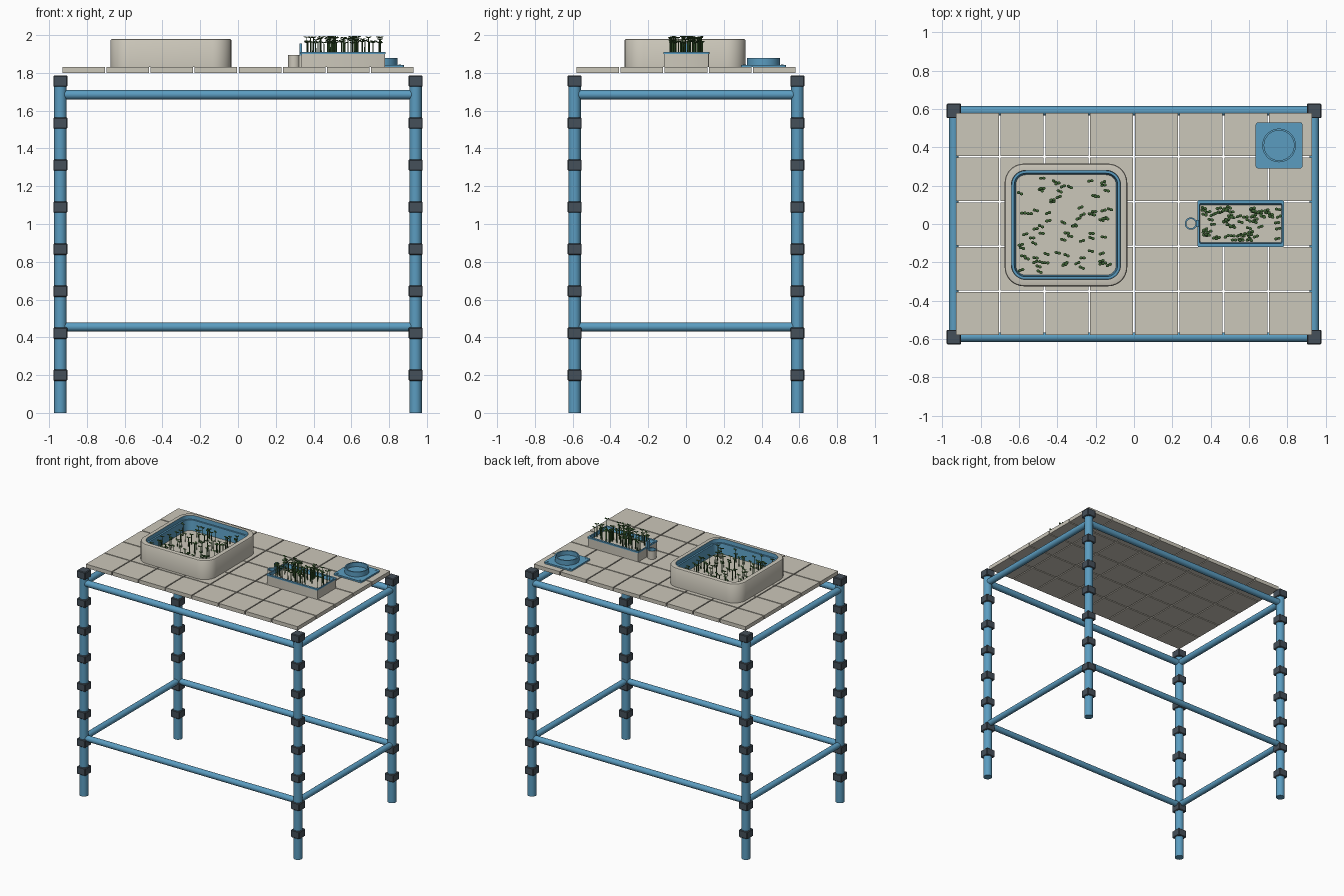
import bpy, bmesh, math, random
from mathutils import Matrix, Vector

if "Cube" in bpy.data.objects:
    bpy.data.objects.remove(bpy.data.objects["Cube"])

random.seed(4)


def mat(name, col):
    m = bpy.data.materials.new(name)
    m.diffuse_color = (*col, 1)
    m.use_nodes = True
    m.node_tree.nodes["Principled BSDF"].inputs["Base Color"].default_value = m.diffuse_color
    return m


BLUE = mat("blue", (0.105, 0.335, 0.53))
BEIGE = mat("beige", (0.60, 0.57, 0.49))
GREY = mat("slate_grey", (0.06, 0.08, 0.10))
GREEN = mat("leaf_green", (0.05, 0.13, 0.035))


def finish(bm, name, mats, smooth=False):
    me = bpy.data.meshes.new(name)
    bm.normal_update()
    bm.to_mesh(me)
    bm.free()
    for m in mats:
        me.materials.append(m)
    ob = bpy.data.objects.new(name, me)
    bpy.context.collection.objects.link(ob)
    if smooth:
        bpy.context.view_layer.objects.active = ob
        ob.select_set(True)
        bpy.ops.object.shade_smooth_by_angle(angle=math.radians(35))
        ob.select_set(False)
    return ob


def add_box(bm, lo, hi):
    lo, hi = Vector(lo), Vector(hi)
    bmesh.ops.create_cube(bm, size=1, matrix=Matrix.Translation((lo + hi) / 2)
                          @ Matrix.Diagonal((*(hi - lo), 1)))


def rod(name, a, b, r, material):
    a, b = Vector(a), Vector(b)
    bm = bmesh.new()
    rot = (b - a).to_track_quat('Z', 'Y').to_matrix().to_4x4()
    bmesh.ops.create_cone(bm, cap_ends=True, segments=24, radius1=r, radius2=r,
                          depth=(b - a).length, matrix=Matrix.Translation((a + b) / 2) @ rot)
    return finish(bm, name, [material], True)


def rounded_loop(cx, cy, hx, hy, r, z, seg=8):
    pts = []
    for q, (sx, sy) in enumerate(((1, 1), (-1, 1), (-1, -1), (1, -1))):
        for i in range(seg + 1):
            a = math.pi / 2 * (q + i / seg)
            pts.append((cx + sx * (hx - r) + r * math.cos(a),
                        cy + sy * (hy - r) + r * math.sin(a), z))
    return pts


def skin(name, loops, mats, indices):
    """Bridge stacked loops and cap both ends; indices colour each band, then the last cap."""
    bm = bmesh.new()
    rings = [[bm.verts.new(p) for p in lp] for lp in loops]
    n = len(rings[0])
    for a, b, mi in zip(rings, rings[1:], indices):
        for i in range(n):
            j = (i + 1) % n
            bm.faces.new((a[i], a[j], b[j], b[i])).material_index = mi
    bm.faces.new(rings[0][::-1])
    bm.faces.new(rings[-1]).material_index = indices[-1]
    return finish(bm, name, mats, True)


# Frame: legs with slate collars, two levels of rails
LX, LY = 0.94, 0.59
for sx in (-1, 1):
    for sy in (-1, 1):
        rod("leg", (sx * LX, sy * LY, 0), (sx * LX, sy * LY, 1.77), 0.033, BLUE)
        for k in range(8):
            z = 0.20 + k * 0.2224
            bm = bmesh.new()
            add_box(bm, (sx * LX - .038, sy * LY - .038, z - .03),
                    (sx * LX + .038, sy * LY + .038, z + .03))
            bmesh.ops.bevel(bm, geom=bm.edges[:], offset=0.005, segments=1, affect='EDGES')
            finish(bm, "leg_collar", [GREY])
for z, r in ((1.685, 0.025), (0.455, 0.023)):
    for s in (-1, 1):
        rod("long_rail", (-LX, s * LY, z), (LX, s * LY, z), r, BLUE)
        rod("short_rail", (s * LX, -LY, z), (s * LX, LY, z), r, BLUE)

# Table top: 8 x 5 slabs with narrow gaps
bm = bmesh.new()
P, G = 0.2335, 0.004
for i in range(8):
    for j in range(5):
        x, y = (i - 4) * P, (j - 2.5) * P
        add_box(bm, (x + G, y + G, 1.80), (x + P - G, y + P - G, 1.83))
finish(bm, "top_tiles", [BEIGE])

# Large basin: beige shell, blue stepped lining, beige bed
CX, CY, BED = -0.355, -0.005, 1.87
steps = [(0.32, 0.10, 1.83), (0.32, 0.10, 1.972), (0.316, 0.096, 1.978), (0.310, 0.09, 1.98),
         (0.285, 0.075, 1.98), (0.283, 0.073, 1.95), (0.270, 0.06, 1.95),
         (0.262, 0.052, BED)]
skin("large_basin", [rounded_loop(CX, CY, h, h, r, z) for h, r, z in steps],
     [BEIGE, BLUE], [0, 0, 0, 0, 1, 1, 1, 0])

# Small trough: beige box, blue rim and lining, beige bed
TX, TY, SOIL = 0.557, 0.002, 1.885
steps = [(0.222, 0.119, 1.83), (0.222, 0.119, 1.90), (0.225, 0.122, 1.90),
         (0.225, 0.122, 1.91), (0.215, 0.105, 1.91), (0.212, 0.098, SOIL)]
skin("small_trough", [rounded_loop(TX, TY, hx, hy, 0.006, z, 2) for hx, hy, z in steps],
     [BEIGE, BLUE], [0, 1, 1, 1, 1, 0])


def tube(name, x, y, ro, ri, z0, z1, floor, mats, indices, n=32):
    """Round cup open at the top."""
    prof = [(ro, z0), (ro, z1), (ri, z1), (ri, floor)]
    return skin(name, [[(x + r * math.cos(2 * math.pi * i / n),
                         y + r * math.sin(2 * math.pi * i / n), z) for i in range(n)]
                       for r, z in prof], mats, indices)


# Overflow cup, its neck and the upright blue tab
tube("overflow_cup", 0.297, 0.002, 0.032, 0.024, 1.83, 1.895, 1.85, [BEIGE, BLUE], [0, 1, 1, 0])
bm = bmesh.new()
add_box(bm, (0.322, -0.016, 1.83), (0.34, 0.02, 1.893))
finish(bm, "cup_neck", [BEIGE])
bm = bmesh.new()
add_box(bm, (0.326, -0.016, 1.893), (0.34, 0.02, 1.955))
finish(bm, "upright_tab", [BLUE])

# Round blue fitting on a square plate with four screws
FX, FY = 0.757, 0.41
skin("fitting_plate", [rounded_loop(FX, FY, .122, .12, .012, z, 3) for z in (1.83, 1.842)],
     [BLUE], [0, 0])
tube("fitting_ring", FX, FY, 0.088, 0.078, 1.84, 1.88, 1.846, [BLUE], [0, 0, 0, 0])
for sx in (-1, 1):
    for sy in (-1, 1):
        x, y = FX + sx * .1, FY + sy * .1
        rod("fitting_screw", (x, y, 1.838), (x, y, 1.845), 0.007, BLUE)


# Seedlings: thin stem with two tilted oval leaves
def seedlings(name, count, cx, cy, hx, hy, base, lo, hi):
    bm = bmesh.new()
    for _ in range(count):
        x, y = cx + random.uniform(-hx, hx), cy + random.uniform(-hy, hy)
        top = random.uniform(lo, hi)
        bmesh.ops.create_cone(bm, cap_ends=True, segments=6, radius1=.0028, radius2=.0022,
                              depth=top - base, matrix=Matrix.Translation((x, y, (top + base) / 2)))
        spin = random.uniform(-0.5, 0.5)
        for side in (0, math.pi):
            m = (Matrix.Translation((x, y, top)) @ Matrix.Rotation(spin + side, 4, 'Z')
                 @ Matrix.Rotation(-0.3, 4, 'Y') @ Matrix.Translation((0.008, 0, 0))
                 @ Matrix.Diagonal((0.010, 0.008, 0.003, 1)))
            bmesh.ops.create_uvsphere(bm, u_segments=10, v_segments=6, radius=1, matrix=m)
    finish(bm, name, [GREEN], True)


seedlings("basin_seedlings", 75, CX, CY, 0.245, 0.245, BED, 1.92, 1.96)
seedlings("trough_seedlings", 75, TX, TY, 0.20, 0.088, SOIL, 1.955, 1.99)
